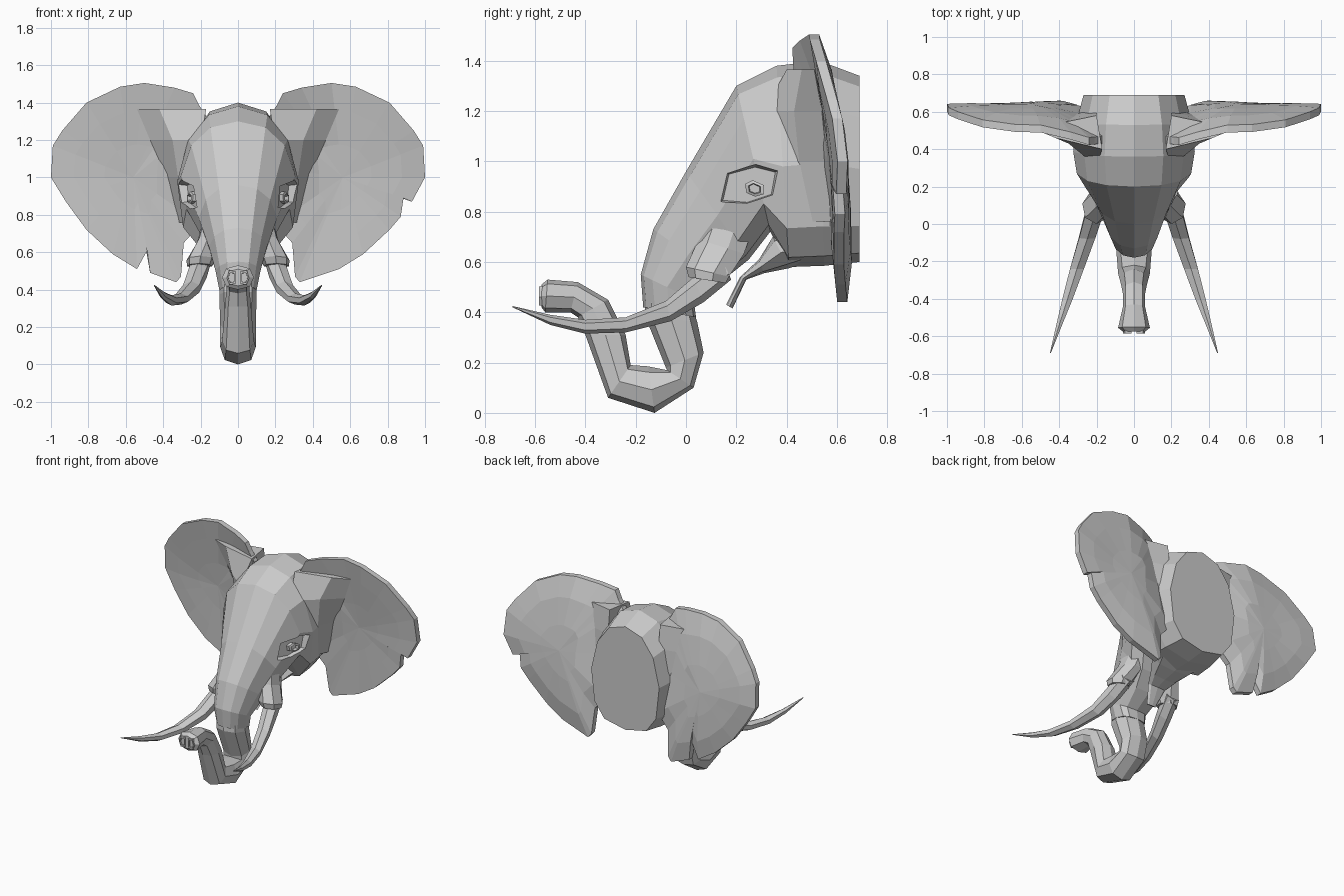
import bpy, bmesh, math
from mathutils import Vector

cube = bpy.data.objects.get("Cube")
if cube:
    bpy.data.objects.remove(cube)

grey = bpy.data.materials.new("plain_grey")
grey.use_nodes = True
grey.diffuse_color = (0.6, 0.6, 0.6, 1)
grey.node_tree.nodes["Principled BSDF"].inputs["Base Color"].default_value = (0.6, 0.6, 0.6, 1)


def finish(name, bm):
    bmesh.ops.recalc_face_normals(bm, faces=bm.faces)
    mesh = bpy.data.meshes.new(name)
    bm.to_mesh(mesh)
    bm.free()
    mesh.materials.append(grey)
    obj = bpy.data.objects.new(name, mesh)
    bpy.context.collection.objects.link(obj)
    return obj


def skin(bm, rings, caps=True):
    for a, b in zip(rings, rings[1:]):
        for i in range(len(a)):
            j = (i + 1) % len(a)
            bm.faces.new((a[i], a[j], b[j], b[i]))
    if caps:
        bm.faces.new(rings[0])
        bm.faces.new(rings[-1])


def spow(v, p):
    return math.copysign(abs(v) ** p, v)


def loft(name, sections, n, power=1.0, low_power=None, taper=0.0):
    """Section: upper y, upper z, lower y, lower z, half width, centre x."""
    bm = bmesh.new()
    rings = []
    for uy, uz, ly, lz, w, cx in sections:
        top, low = Vector((cx, uy, uz)), Vector((cx, ly, lz))
        ring = []
        for i in range(n):
            c, s = math.cos(2 * math.pi * i / n), math.sin(2 * math.pi * i / n)
            p = low_power if low_power and c < 0 else power
            co = (top + low) / 2 + (top - low) / 2 * spow(c, p)
            co.x += w * spow(s, p) * (1 - taper * max(0, c))
            ring.append(bm.verts.new(co))
        rings.append(ring)
    skin(bm, rings)
    return finish(name, bm)


def sunken_ring(name, outline, layers, place):
    """Raised rim with a sunken middle; layers are (height, scale)."""
    bm = bmesh.new()
    mid = sum((Vector(p) for p in outline), Vector((0, 0))) / len(outline)
    skin(bm, [[bm.verts.new(place(*(mid + (Vector(p) - mid) * s), h)) for p in outline]
              for h, s in layers])
    return finish(name, bm)


# Skull, running forward and down to the root of the trunk
skull = [(.69, 1.34, .69, .60, .27, 0), (.53, 1.40, .55, .585, .31, 0),
         (.36, 1.38, .41, .58, .325, 0), (.20, 1.30, .335, .72, .305, 0),
         (.0, .96, .25, .61, .21, 0), (-.13, .73, .15, .53, .155, 0),
         (-.18, .55, .03, .45, .12, 0), (-.17, .42, .04, .38, .10, 0)]
head = loft("head", skull, 12, 0.85, 0.7, 0.15)

# Curled trunk with a blunt tip
curl = [(-.16, .50, .02, .44, .095, 0), (-.165, .39, .045, .36, .10, 0),
        (-.08, .18, .07, .24, .095, 0), (-.075, .17, .03, .10, .095, 0),
        (-.15, .185, -.125, .0, .095, 0), (-.22, .19, -.31, .06, .085, 0),
        (-.24, .31, -.40, .31, .07, 0), (-.31, .45, -.43, .38, .06, 0),
        (-.43, .52, -.46, .40, .06, 0), (-.55, .53, -.56, .40, .085, 0),
        (-.575, .51, -.575, .42, .06, 0)]
loft("trunk", curl, 8, 0.85)

# Lower jaw and pointed lip
jaw = [(.46, .72, .48, .60, .20, 0), (.345, .70, .41, .575, .16, 0),
       (.29, .61, .31, .555, .11, 0), (.215, .54, .24, .53, .07, 0),
       (.16, .43, .185, .415, .035, 0)]
loft("lower_jaw", jaw, 8, 0.85)


# Fan ears: dished front, bulged back, one torn notch on each
def ear_y(x, z):
    y = .49 + .105 * (1.5 - z) + .06 * max(0, (x - .6) / .4) ** 2
    return y - .32 * max(0, .45 - x) * max(0, (z - .8) / .6)


upper = [(.17, 1.33), (.21, 1.39), (.24, 1.45), (.34, 1.48), (.50, 1.505), (.63, 1.485),
         (.81, 1.40), (.94, 1.25), (.99, 1.17), (1.0, 1.0)]
lower = [(.81, .72), (.67, .59), (.54, .51)]
inner = [(.33, .44), (.305, .47), (.29, .65), (.20, .75), (.20, 1.05)]
outlines = {
    "left": (1, upper + [(.93, .87), (.885, .89), (.87, .79)] + lower + inner),
    "right": (-1, upper + [(.92, .87)] + lower + [(.485, .61), (.47, .49)] + inner)}
hub = Vector((.56, 1.0))

for side, (sx, outline) in outlines.items():
    bm = bmesh.new()
    rings = []
    for scale, back in ((.35, 0), (.72, 0), (1, 0), (1, .04), (.72, .065), (.35, .07)):
        ring = []
        for p in outline:
            q = hub + (Vector(p) - hub) * scale
            dish = .035 * (1 - scale)
            ring.append(bm.verts.new((sx * q.x, ear_y(*q) + dish + back, q.y)))
        rings.append(ring)
    skin(bm, rings, caps=False)
    for ring, y in ((rings[0], .03), (rings[-1], .10)):
        c = bm.verts.new((sx * hub.x, ear_y(*hub) + y, hub.y))
        for i in range(len(ring)):
            bm.faces.new((ring[i], ring[(i + 1) % len(ring)], c))
    finish(side + "_ear", bm)

    # Flared temple that blends the skull into the ear
    temple = [(1.365, (.17, .40), (.42, .46), (.54, .51), (.20, .58)),
              (1.20, (.20, .31), (.35, .43), (.47, .54), (.20, .60)),
              (1.0, (.20, .32), (.32, .45), (.38, .56), (.20, .62)),
              (.76, (.15, .40), (.285, .50), (.32, .59), (.15, .62))]
    bm = bmesh.new()
    skin(bm, [[bm.verts.new((sx * x, y, z)) for x, y in pts] for z, *pts in temple])
    finish(side + "_temple", bm)

    # Tusk and the lip sheath around its base
    tusk = [(.14, .62, .18, .53, .055, .19 * sx), (.03, .54, .07, .44, .055, .215 * sx),
            (-.08, .445, -.06, .365, .05, .25 * sx), (-.24, .38, -.24, .32, .043, .305 * sx),
            (-.40, .37, -.40, .315, .032, .355 * sx), (-.54, .39, -.54, .35, .018, .40 * sx),
            (-.69, .425, -.69, .42, .003, .447 * sx)]
    loft(side + "_tusk", tusk, 6)
    sheath = [(.10, .84, .29, .77, .05, .13 * sx), (.05, .69, .24, .63, .065, .155 * sx),
              (.0, .58, .18, .54, .078, .20 * sx), (.01, .54, .165, .515, .068, .205 * sx)]
    loft(side + "_tusk_sheath", sheath, 7)

    # Eye socket cut into the skull, facing a little forward
    def slanted(y, z, depth):
        return Vector((sx * (depth + .42 * (y - .27)), y, z))

    socket = [(.15, .96), (.28, .995), (.38, .97), (.36, .86), (.24, .82), (.12, .83)]
    cutter = sunken_ring(side + "_socket_cutter", socket, ((.45, 1.2), (.235, .8)), slanted)
    cutter.hide_render = True
    cutter.hide_viewport = True
    cut = head.modifiers.new(side + "_socket", "BOOLEAN")
    cut.operation = "DIFFERENCE"
    cut.object = cutter

    # Eye: lid ring with a sunken ball
    lid = [(.235, .91), (.265, .925), (.31, .905), (.31, .87), (.275, .86), (.24, .875)]
    sunken_ring(side + "_eye", lid, ((.20, 1), (.255, 1), (.26, .65), (.24, .55)), slanted)

    # Nostril rim on the trunk tip
    nostril = [(.012, .50), (.048, .505), (.06, .46), (.045, .425), (.012, .43)]
    sunken_ring(side + "_nostril", nostril, ((-.56, 1), (-.585, .95), (-.585, .65), (-.565, .6)),
                lambda x, z, y: Vector((sx * x, y, z)))
